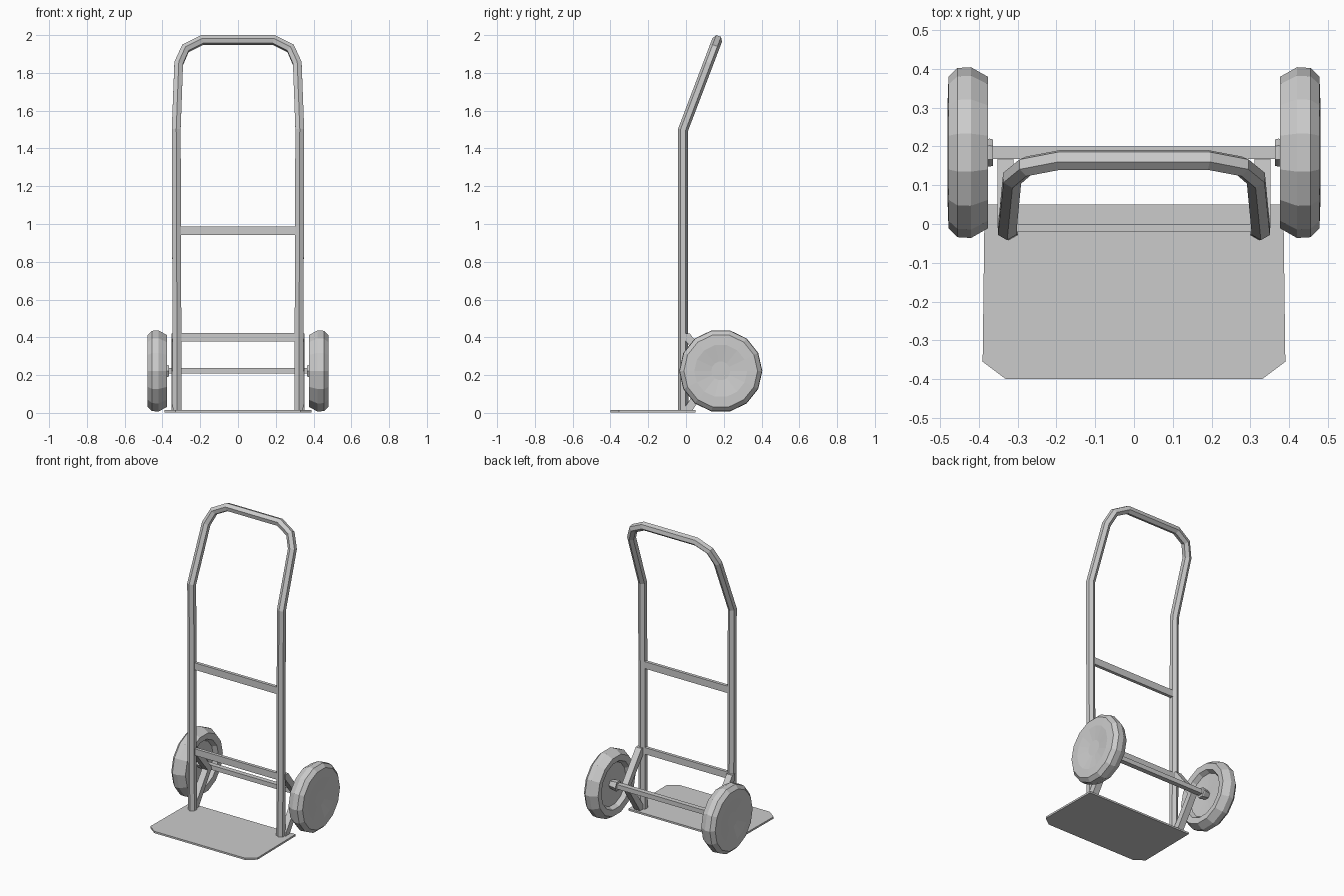
import bpy, bmesh, math

if "Cube" in bpy.data.objects:
    bpy.data.objects.remove(bpy.data.objects["Cube"])

AXLE_Y, AXLE_Z = 0.184, 0.222


def link_bmesh(name, bm, mirror=False):
    bmesh.ops.recalc_face_normals(bm, faces=bm.faces[:])
    me = bpy.data.meshes.new(name)
    bm.to_mesh(me)
    bm.free()
    ob = bpy.data.objects.new(name, me)
    bpy.context.collection.objects.link(ob)
    if mirror:
        ob.modifiers.new("mirror", 'MIRROR')
    return ob


def prism(name, outline, offset, mirror=False):
    """Extrude a closed outline of 3D points along an offset vector."""
    bm = bmesh.new()
    face = bm.faces.new([bm.verts.new(p) for p in outline])
    ext = bmesh.ops.extrude_face_region(bm, geom=[face], use_keep_orig=True)
    verts = [v for v in ext["geom"] if isinstance(v, bmesh.types.BMVert)]
    bmesh.ops.translate(bm, verts=verts, vec=offset)
    return link_bmesh(name, bm, mirror)


def bar(name, half_length, y0, y1, z0, z1):
    """Rectangular bar running along x."""
    outline = [(-half_length, y0, z0), (-half_length, y1, z0),
               (-half_length, y1, z1), (-half_length, y0, z1)]
    return prism(name, outline, (2 * half_length, 0, 0))


def lathe(name, profile, sides):
    """Revolve an (x, radius) profile around the axle, mirrored to both sides."""
    bm = bmesh.new()
    rings = []
    for x, r in profile:
        ring = []
        for i in range(sides):
            a = 2 * math.pi * (i + 0.5) / sides
            ring.append(bm.verts.new((x, AXLE_Y + r * math.sin(a), AXLE_Z + r * math.cos(a))))
        rings.append(ring)
    for a, b in zip(rings, rings[1:]):
        for i in range(sides):
            j = (i + 1) % sides
            bm.faces.new((a[i], a[j], b[j], b[i]))
    bm.faces.new(rings[0])
    bm.faces.new(rings[-1])
    return link_bmesh(name, bm, True)


# Bent tube frame with the handle leaning back
half = [(0.322, -0.015, 0.012), (0.327, -0.015, 1.5)]
half += [(x, -0.015 + (z - 1.5) * 0.38, z)
         for x, z in ((0.314, 1.85), (0.278, 1.93), (0.19, 1.974))]
path = half + [(-x, y, z) for x, y, z in reversed(half)]
curve = bpy.data.curves.new("frame", 'CURVE')
curve.dimensions = '3D'
curve.bevel_depth = 0.027
curve.bevel_resolution = 1
curve.use_fill_caps = True
spline = curve.splines.new('POLY')
spline.points.add(len(path) - 1)
for point, co in zip(spline.points, path):
    point.co = (*co, 1)
spline.use_smooth = False
frame = bpy.data.objects.new("frame", curve)
bpy.context.collection.objects.link(frame)
bpy.context.view_layer.objects.active = frame
frame.select_set(True)
bpy.ops.object.convert(target='MESH')

# Cross bars and axle
bar("upper_crossbar", 0.31, -0.021, 0.0, 0.942, 0.988)
bar("lower_crossbar", 0.31, -0.021, 0.0, 0.378, 0.422)
bar("axle", 0.42, AXLE_Y - 0.016, AXLE_Y + 0.016, AXLE_Z - 0.014, AXLE_Z + 0.016)

# V-shaped brackets from the posts to the axle
vee = [(-0.01, 0.42), (0.02, 0.42), (0.172, 0.222), (0.035, 0.015),
       (-0.01, 0.015), (0.0, 0.04), (0.128, 0.222), (-0.01, 0.39)]
prism("axle_bracket", [(0.31, y, z) for y, z in vee], (0.042, 0, 0), True)

# Load plate with clipped front corners
toe = [(-0.385, 0.05), (-0.39, -0.355), (-0.33, -0.4),
       (0.33, -0.4), (0.39, -0.355), (0.385, 0.05)]
prism("toe_plate", [(x, y, 0.003) for x, y in toe], (0, 0, 0.012))

# Wheels with a recessed inner side, plus hub collars
lathe("wheel", [(0.415, 0.03), (0.408, 0.14), (0.38, 0.155), (0.376, 0.195),
                (0.42, 0.22), (0.455, 0.218), (0.478, 0.195),
                (0.48, 0.14), (0.468, 0.05)], 14)
lathe("hub_collar", [(0.364, 0.034), (0.372, 0.036), (0.42, 0.026)], 6)
